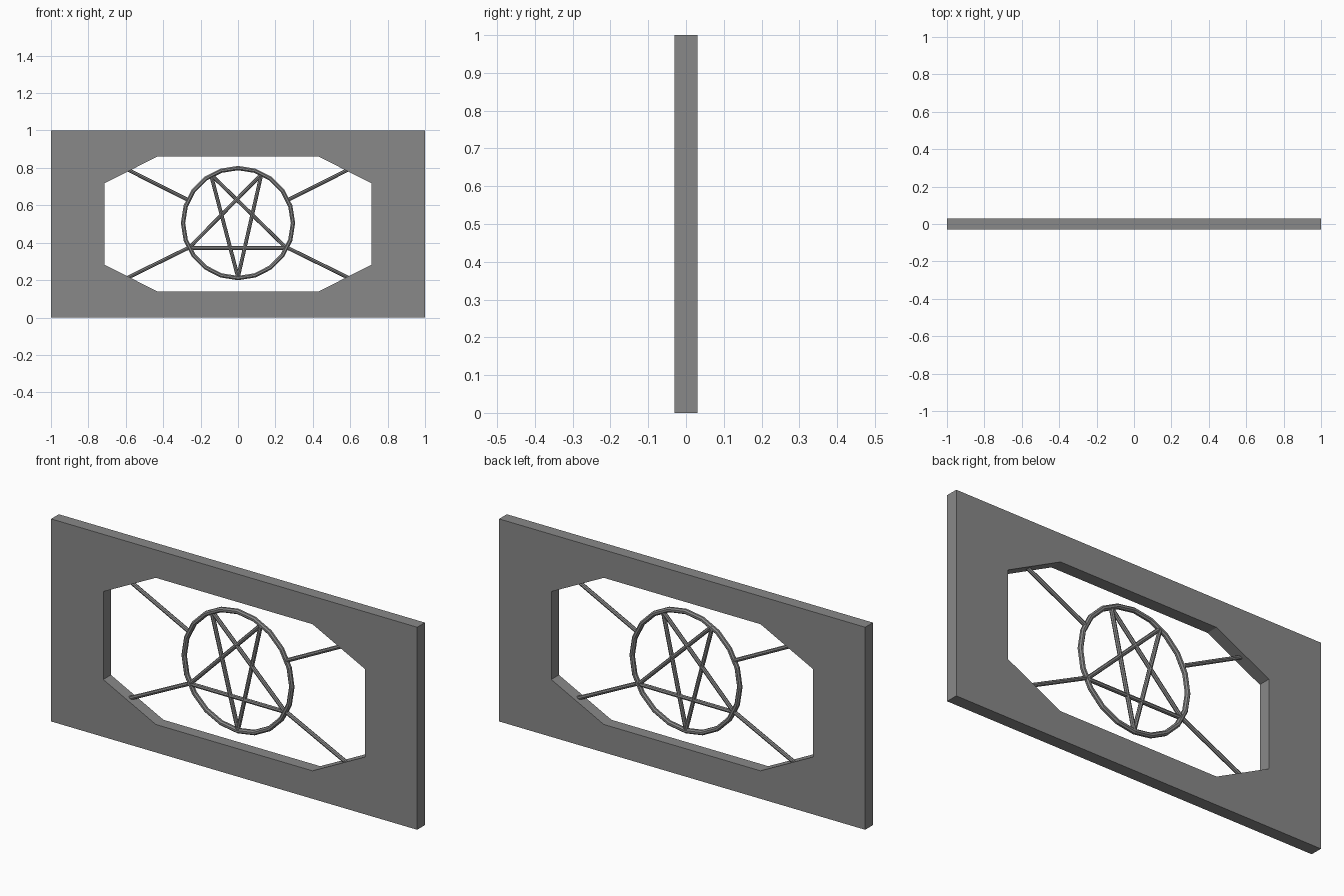
import bpy, bmesh, math
from mathutils import Vector

cube = bpy.data.objects.get("Cube")
if cube:
    bpy.data.objects.remove(cube, do_unlink=True)

GREY = (0.25, 0.25, 0.25, 1)
grey = bpy.data.materials.new("grey metal")
grey.use_nodes = True
grey.diffuse_color = GREY
grey.node_tree.nodes["Principled BSDF"].inputs["Base Color"].default_value = GREY


def add_object(name, bm):
    bmesh.ops.recalc_face_normals(bm, faces=bm.faces)
    mesh = bpy.data.meshes.new(name)
    bm.to_mesh(mesh)
    bm.free()
    mesh.materials.append(grey)
    obj = bpy.data.objects.new(name, mesh)
    bpy.context.collection.objects.link(obj)
    return obj


def bar(name, a, b, radius=0.01):
    """Thin round rod between two (x, z) points in the middle of the panel."""
    start, end = Vector((a[0], 0, a[1])), Vector((b[0], 0, b[1]))
    axis = end - start
    bm = bmesh.new()
    bmesh.ops.create_cone(bm, cap_ends=True, segments=8, radius1=radius,
                          radius2=radius, depth=axis.length)
    bmesh.ops.rotate(bm, verts=bm.verts,
                     matrix=Vector((0, 0, 1)).rotation_difference(axis).to_matrix())
    bmesh.ops.translate(bm, verts=bm.verts, vec=(start + end) / 2)
    return add_object(name, bm)


# Panel with an eight-sided opening: each opening corner is paired with a
# point on the outer edge, and the strip between them is extruded
HALF = 0.03
quarter = [((0.715, 0.217), (1, 0.217)), ((0.715, 0.217), (1, 0.5)),
           ((0.428, 0.362), (1, 0.5)), ((0.428, 0.362), (0.428, 0.5))]
loop = []
for sx, sz in ((1, 1), (-1, 1), (-1, -1), (1, -1)):
    pairs = [[(sx * x, 0.5 + sz * z) for x, z in p] for p in quarter]
    loop += pairs if sx * sz > 0 else pairs[::-1]
bm = bmesh.new()
for (in_a, out_a), (in_b, out_b) in zip(loop, loop[1:] + loop[:1]):
    points = []
    for p in (in_a, out_a, out_b, in_b):
        if p not in points:
            points.append(p)
    bm.faces.new([bm.verts.new((x, -HALF, z)) for x, z in points])
bmesh.ops.remove_doubles(bm, verts=bm.verts, dist=0.0001)
bmesh.ops.recalc_face_normals(bm, faces=bm.faces)
result = bmesh.ops.extrude_face_region(bm, geom=bm.faces[:], use_keep_orig=True)
moved = [g for g in result["geom"] if isinstance(g, bmesh.types.BMVert)]
bmesh.ops.translate(bm, verts=moved, vec=(0, 2 * HALF, 0))
add_object("panel_frame", bm)

# Ring
CENTRE, RADIUS, TUBE, SIDES, SECTION = 0.505, 0.294, 0.0125, 20, 8
bm = bmesh.new()
rings = []
for i in range(SIDES):
    a = math.tau * i / SIDES
    ring = []
    for j in range(SECTION):
        t = math.tau * (j + 0.5) / SECTION
        r = RADIUS + TUBE * math.cos(t)
        ring.append(bm.verts.new((r * math.sin(a), TUBE * math.sin(t),
                                  CENTRE + r * math.cos(a))))
    rings.append(ring)
for i in range(SIDES):
    p, q = rings[i], rings[(i + 1) % SIDES]
    for j in range(SECTION):
        k = (j + 1) % SECTION
        bm.faces.new((p[j], q[j], q[k], p[k]))
add_object("ring", bm)

# Star bars
top_left, top_right = (-0.145, 0.765), (0.125, 0.765)
low_left, low_right, bottom = (-0.262, 0.372), (0.258, 0.372), (0, 0.215)
star = [(top_left, bottom), (bottom, top_right), (top_right, low_left),
        (low_left, low_right), (low_right, top_left)]
for i, (a, b) in enumerate(star):
    bar(f"star_bar_{i + 1}", a, b)

# Four spokes from the ring to the panel
for side, sx in (("left", 1), ("right", -1)):
    bar(f"upper_{side}_spoke", (sx * 0.27, 0.63), (sx * 0.59, 0.791))
    bar(f"lower_{side}_spoke", (sx * 0.258, 0.376), (sx * 0.59, 0.213))
